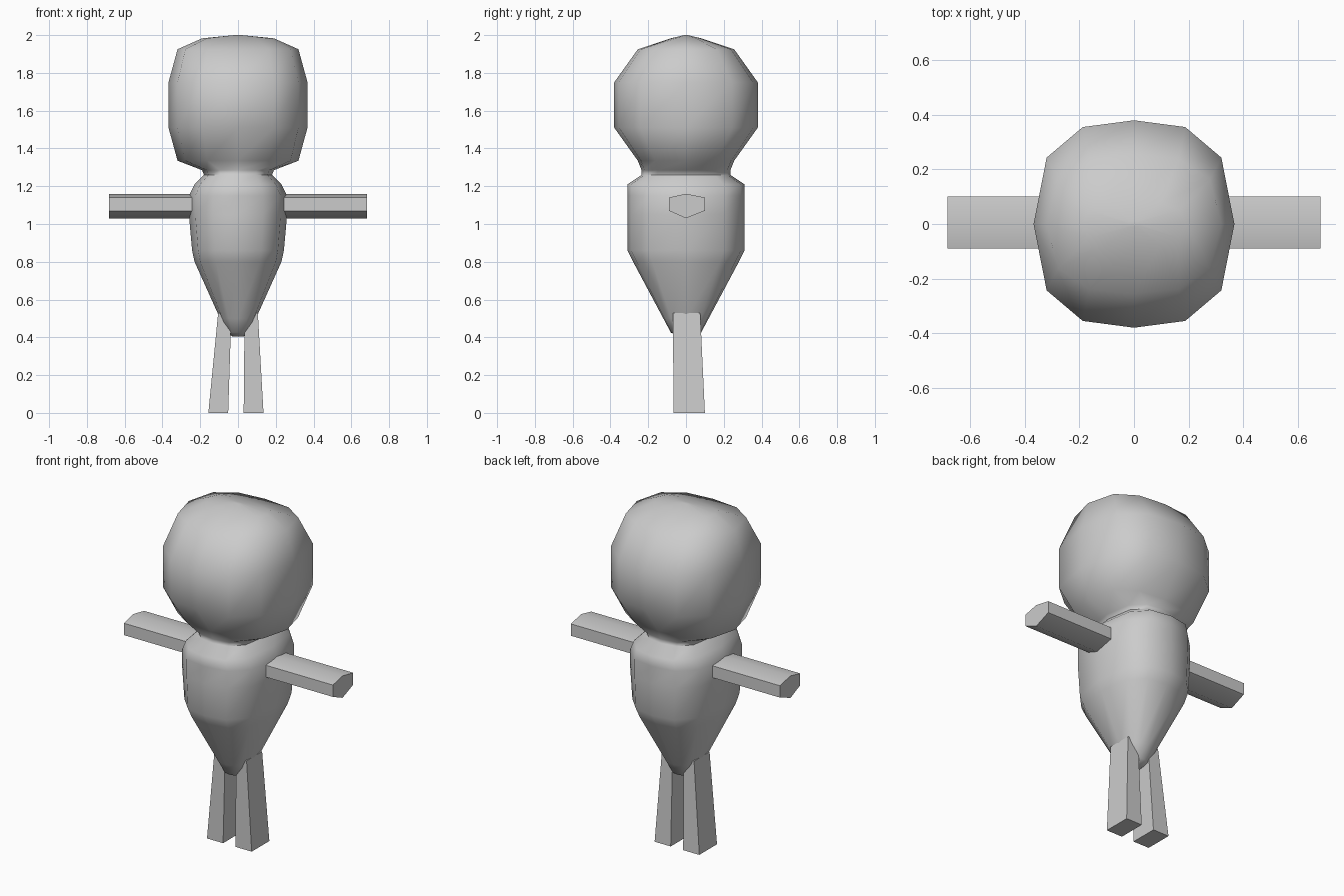
import bpy, bmesh, math

if "Cube" in bpy.data.objects:
    bpy.data.objects.remove(bpy.data.objects["Cube"])


def loft(name, rings, smooth_angle=None):
    """Skin a list of closed point rings and cap both ends."""
    bm = bmesh.new()
    loops = [[bm.verts.new(p) for p in ring] for ring in rings]
    n = len(loops[0])
    for a, b in zip(loops, loops[1:]):
        for i in range(n):
            j = (i + 1) % n
            bm.faces.new((a[i], a[j], b[j], b[i]))
    bm.faces.new(loops[0])
    bm.faces.new(loops[-1])
    bmesh.ops.recalc_face_normals(bm, faces=bm.faces)
    mesh = bpy.data.meshes.new(name)
    bm.to_mesh(mesh)
    bm.free()
    obj = bpy.data.objects.new(name, mesh)
    bpy.context.collection.objects.link(obj)
    if smooth_angle:
        bpy.ops.object.select_all(action='DESELECT')
        obj.select_set(True)
        bpy.context.view_layer.objects.active = obj
        bpy.ops.object.shade_smooth_by_angle(angle=math.radians(smooth_angle))
    return obj


# Twelve-sided rounded cross-section, scaled per height
QUARTER = [(1, 0), (0.87, 0.64), (0.51, 0.935)]
SECTION = (QUARTER + [(0, 1)] + [(-x, y) for x, y in QUARTER[:0:-1]]
           + [(-1, 0)] + [(-x, -y) for x, y in QUARTER[1:]]
           + [(0, -1)] + [(x, -y) for x, y in QUARTER[:0:-1]])


def section(z, rx, ry):
    return [(x * rx, y * ry, z) for x, y in SECTION]


# Tapered torso, narrow neck and big rounded head in one skin
profile = [
    (0.405, 0.03, 0.03), (0.425, 0.06, 0.08), (0.50, 0.095, 0.12),
    (0.80, 0.23, 0.28), (0.86, 0.243, 0.31), (1.05, 0.26, 0.31),
    (1.15, 0.26, 0.31), (1.21, 0.23, 0.31), (1.26, 0.18, 0.235),
    (1.285, 0.19, 0.235), (1.335, 0.32, 0.255), (1.51, 0.368, 0.38),
    (1.75, 0.368, 0.38), (1.925, 0.32, 0.255), (1.983, 0.19, 0.08),
    (2.0, 0.02, 0.01),
]
loft("head_and_body", [section(*p) for p in profile], 60)

# Hexagonal arms held straight out
HEX = [(0, 1.16), (0.1, 1.14), (0.1, 1.07), (0, 1.03), (-0.09, 1.07), (-0.09, 1.14)]
# Flaring square legs
for side, tag in ((1, "right"), (-1, "left")):
    loft(tag + "_arm", [[(side * x, y, z) for y, z in HEX] for x in (0.2, 0.683)], 60)
    shift = 0 if side > 0 else 0.022
    rings = []
    for z, x0, x1, y0, y1 in ((0.0, 0.03 + shift, 0.135 + shift, -0.065, 0.1),
                              (0.53, 0.035, 0.105, -0.07, 0.075)):
        rings.append([(side * x0, y0, z), (side * x1, y0, z),
                      (side * x1, y1, z), (side * x0, y1, z)])
    loft(tag + "_leg", rings)
